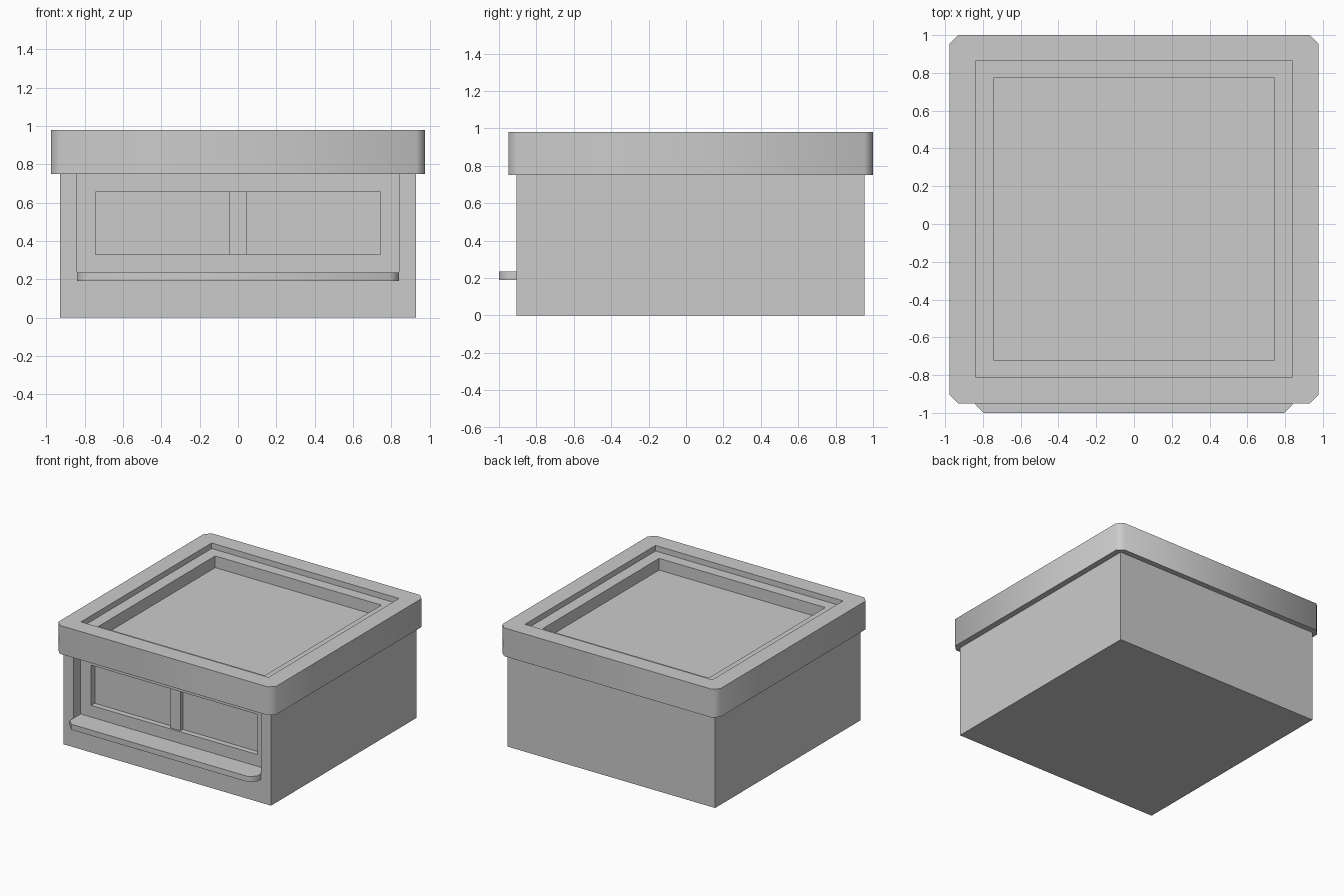
import bpy, bmesh
from math import radians

if "Cube" in bpy.data.objects:
    bpy.data.objects.remove(bpy.data.objects["Cube"])


def prism(name, outline, z0, z1):
    """Extrude an xy outline from z0 to z1."""
    bm = bmesh.new()
    low = [bm.verts.new((x, y, z0)) for x, y in outline]
    high = [bm.verts.new((x, y, z1)) for x, y in outline]
    bm.faces.new(low[::-1])
    bm.faces.new(high)
    n = len(outline)
    for i in range(n):
        j = (i + 1) % n
        bm.faces.new((low[i], low[j], high[j], high[i]))
    bmesh.ops.recalc_face_normals(bm, faces=bm.faces)
    mesh = bpy.data.meshes.new(name)
    bm.to_mesh(mesh)
    bm.free()
    ob = bpy.data.objects.new(name, mesh)
    bpy.context.collection.objects.link(ob)
    return ob


def box(name, x0, x1, y0, y1, z0, z1):
    return prism(name, [(x0, y0), (x1, y0), (x1, y1), (x0, y1)], z0, z1)


def activate(ob):
    bpy.ops.object.select_all(action='DESELECT')
    ob.select_set(True)
    bpy.context.view_layer.objects.active = ob


def carve(ob, *bounds):
    """Cut a box-shaped recess and discard the cutter."""
    cutter = box("cutter", *bounds)
    cutter.hide_render = True
    mod = ob.modifiers.new("recess", 'BOOLEAN')
    mod.operation = 'DIFFERENCE'
    mod.solver = 'EXACT'
    mod.object = cutter
    activate(ob)
    bpy.ops.object.modifier_apply(modifier=mod.name)
    bpy.data.objects.remove(cutter, do_unlink=True)


def smooth(ob):
    activate(ob)
    bpy.ops.object.shade_smooth_by_angle(angle=radians(50))


# Main block with front display recess and window opening
body = box("body", -0.93, 0.93, -0.905, 0.955, 0, 0.75)
carve(body, -0.84, 0.84, -1.1, -0.815, 0.19, 0.85)
carve(body, -0.745, 0.745, -1.1, -0.77, 0.33, 0.655)

# Upright bar between the two panes
box("window_bar", -0.045, 0.045, -0.80, -0.765, 0.33, 0.655)

# Window sill with clipped front corners
c = 0.045
sill = prism("window_sill",
             [(-0.84, -0.815), (-0.84, -1 + c), (-0.84 + c, -1),
              (0.84 - c, -1), (0.84, -1 + c), (0.84, -0.815)], 0.19, 0.235)
smooth(sill)

# Overhanging roof with clipped corners and a stepped tray in the top
x, y0, y1 = 0.977, -0.95, 1.0
roof = prism("roof", [(-x + c, y0), (x - c, y0), (x, y0 + c), (x, y1 - c),
                      (x - c, y1), (-x + c, y1), (-x, y1 - c), (-x, y0 + c)],
             0.75, 0.98)
carve(roof, -0.84, 0.84, -0.81, 0.862, 0.935, 1.1)
carve(roof, -0.745, 0.745, -0.72, 0.772, 0.84, 1.1)
smooth(roof)
